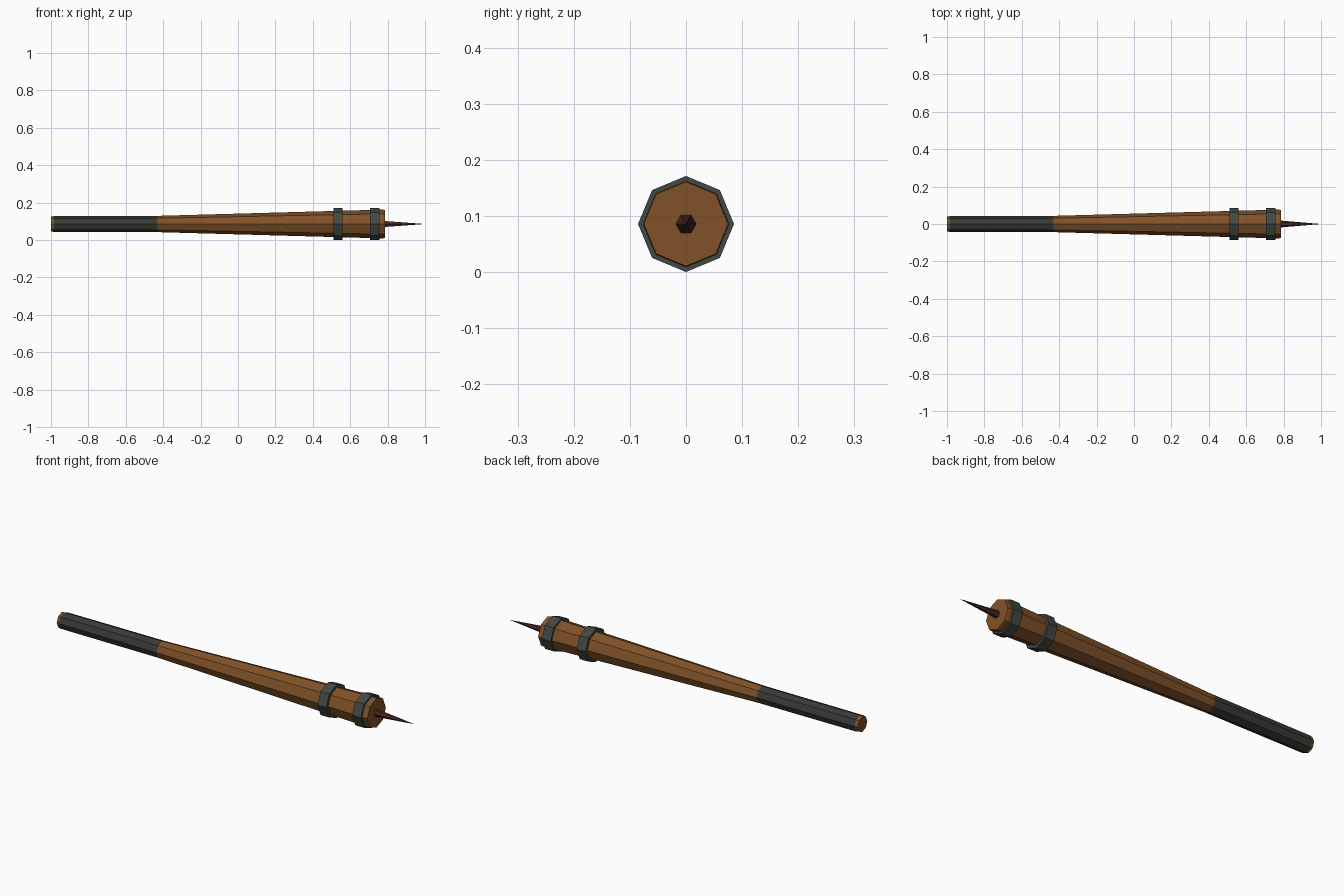
import bpy, bmesh
from math import cos, sin, tau

if "Cube" in bpy.data.objects:
    bpy.data.objects.remove(bpy.data.objects["Cube"])

AXIS_Z = 0.0855


def material(name, rgb):
    m = bpy.data.materials.new(name)
    m.diffuse_color = (*rgb, 1)
    m.use_nodes = True
    m.node_tree.nodes["Principled BSDF"].inputs["Base Color"].default_value = m.diffuse_color
    return m


def turned(name, profile, sides, mat):
    """Flat-faced solid turned round the x axis from (x, radius) points."""
    bm = bmesh.new()
    rings = []
    for x, r in profile:
        if r == 0:
            rings.append([bm.verts.new((x, 0, AXIS_Z))] * sides)
        else:
            rings.append([bm.verts.new((x, r * cos(tau * i / sides),
                                        AXIS_Z + r * sin(tau * i / sides)))
                          for i in range(sides)])
    for a, b in zip(rings, rings[1:]):
        for i in range(sides):
            j = (i + 1) % sides
            bm.faces.new(list(dict.fromkeys((a[i], a[j], b[j], b[i]))))
    for ring in (rings[0], rings[-1]):
        if len(set(ring)) > 2:
            bm.faces.new(ring)
    bmesh.ops.recalc_face_normals(bm, faces=bm.faces)
    mesh = bpy.data.meshes.new(name)
    bm.to_mesh(mesh)
    bm.free()
    mesh.materials.append(mat)
    ob = bpy.data.objects.new(name, mesh)
    bpy.context.collection.objects.link(ob)
    return ob


wood = material("wood", (0.22, 0.085, 0.022))
leather = material("dark_leather", (0.042, 0.042, 0.040))
iron = material("iron", (0.055, 0.065, 0.057))
rust = material("rusty_spike", (0.075, 0.02, 0.016))

# Tapered wooden shaft with slightly eased ends
shaft = turned("shaft", [(-1, 0.039), (-0.985, 0.0425), (-0.43, 0.0435),
                         (0.775, 0.077), (0.785, 0.075)], 8, wood)

# Handle wrap
for poly in shaft.data.polygons:
    if -0.98 < poly.center.x < -0.5:
        poly.material_index = 1
shaft.data.materials.append(leather)

# Two iron bands round the head
for i, x in enumerate((0.535, 0.732)):
    turned(f"band_{i + 1}", [(x - 0.025, 0.0855), (x + 0.025, 0.0855)], 8, iron)

# Spike in the end face
turned("spike", [(0.765, 0.02), (1.0, 0)], 6, rust)
